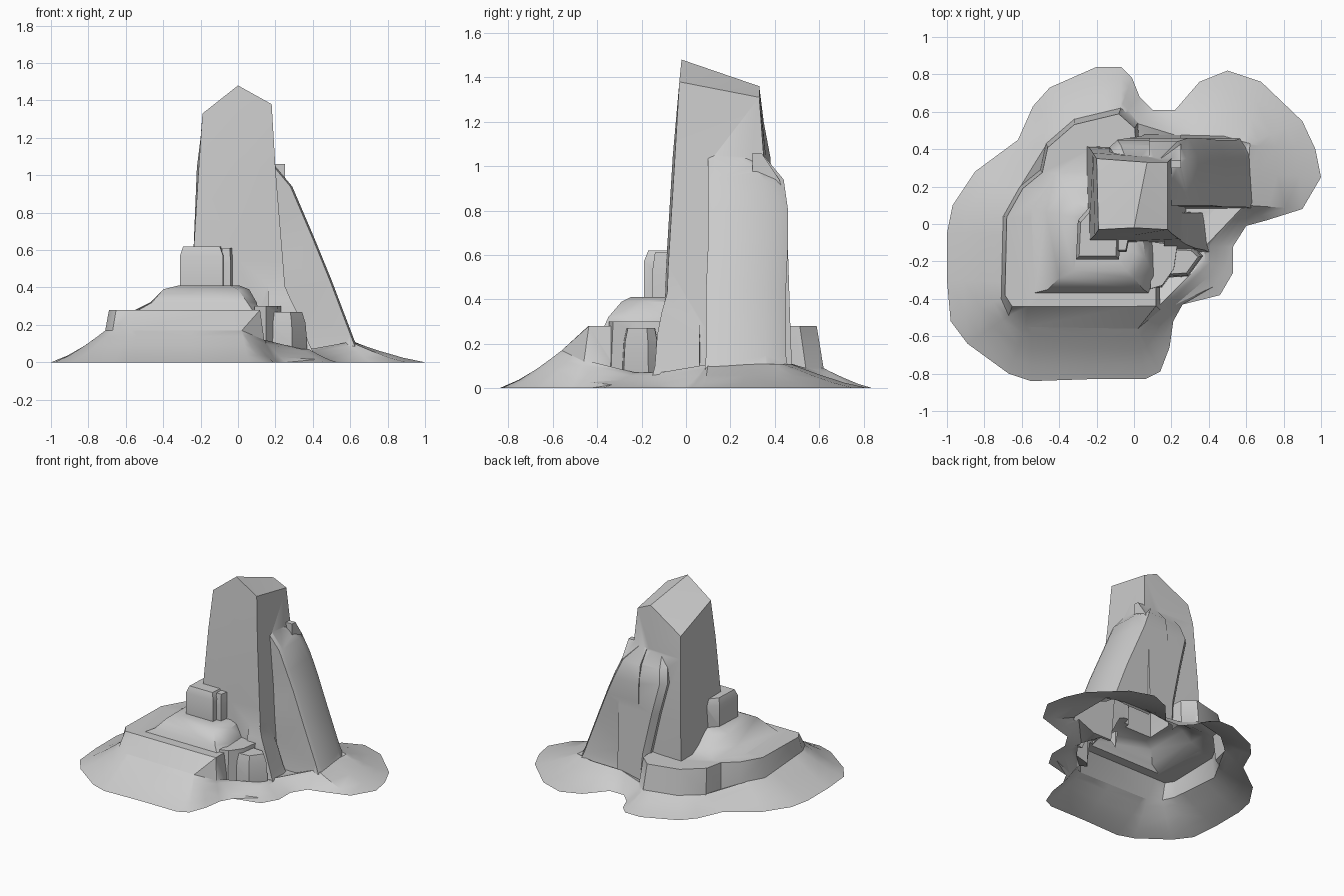
import bpy
import bmesh
import math
from mathutils import Vector

default_cube = bpy.data.objects.get("Cube")
if default_cube:
    bpy.data.objects.remove(default_cube, do_unlink=True)

UNIT = 0.01  # shapes are listed in hundredths

stone = bpy.data.materials.new("grey_stone")
stone.use_nodes = True
stone.diffuse_color = (0.6, 0.6, 0.6, 1)
stone.node_tree.nodes["Principled BSDF"].inputs["Base Color"].default_value = stone.diffuse_color


def level(points, z):
    """Lift flat points to one height."""
    return [Vector((x, y, z)) for x, y in points]


def shrink(ring, factor, z):
    """Scale a ring about its own middle and move it to a new height."""
    middle = sum(ring, Vector()) / len(ring)
    return [Vector((*(middle + (point - middle) * factor).xy, z)) for point in ring]


def loft(name, rings):
    """Skin matching rings from bottom to top into a closed rock."""
    bm = bmesh.new()
    rows = [[bm.verts.new(Vector(point) * UNIT) for point in ring] for ring in rings]
    for lower, upper in zip(rows, rows[1:]):
        for i in range(len(lower)):
            j = (i + 1) % len(lower)
            bm.faces.new((lower[i], lower[j], upper[j], upper[i]))
    bm.faces.new(reversed(rows[0]))
    bm.faces.new(rows[-1])
    bmesh.ops.remove_doubles(bm, verts=bm.verts, dist=0.0005)
    bmesh.ops.triangulate(bm, faces=bm.faces)
    mesh = bpy.data.meshes.new(name)
    bm.to_mesh(mesh)
    bm.free()
    mesh.materials.append(stone)
    rock = bpy.data.objects.new(name, mesh)
    bpy.context.collection.objects.link(rock)
    return rock


def nearest_on_loop(point, loop):
    """Find the closest place on a closed loop, judged from above."""
    best = None
    for start, end in zip(loop, loop[1:] + loop[:1]):
        edge = end - start
        along = (point - start).xy.dot(edge.xy) / edge.xy.length_squared
        place = start + edge * min(max(along, 0), 1)
        if best is None or (place - point).xy.length < (best - point).xy.length:
            best = place
    return best


# Ground apron: outer rim sloping up to the foot of the rocks
rim = level([
    (-98, -52), (-89, -64), (-67, -80), (-55, -84), (-25, -83), (6, -83), (14, -79),
    (19, -66), (21, -52), (26, -43), (46, -38), (53, -26), (53, -12), (60, -1),
    (71, 2), (90, 8), (100, 25), (97, 40), (90, 55), (68, 76), (50, 82), (35, 76),
    (22, 61), (10, 61), (3, 68), (-1, 78), (-7, 84), (-20, 84), (-45, 73), (-54, 63),
    (-62, 45), (-85, 28), (-97, 10), (-100, -5), (-100, -30)], 0)
terrace_front = (
    level([(-67, -49), (-58, -55), (2, -56)], 17) + level([(14, -46), (14, -34)], 12))
terrace_back = (
    level([(2, 54), (-7, 62), (-32, 56), (-47, 43), (-50, 29)], 9)
    + level([(-61, 20), (-70, 4)], 13) + level([(-71, -40)], 17))
rock_foot = (
    terrace_front
    + level([(25, -30), (38, -20), (38, -2), (42, 8)], 7)
    + level([(60, 10), (62, 43), (48, 47), (8, 48)], 11)
    + terrace_back)


def apron_ring(amount):
    ring = []
    for point in rim:
        target = nearest_on_loop(point, rock_foot)
        spot = point.lerp(target, amount)
        spot.z = target.z * amount ** 1.25
        ring.append(spot)
    return ring


formation = loft("rock_formation", [apron_ring(t) for t in (0, 0.3, 0.6, 0.85, 1)]
                 + [shrink(apron_ring(1), 0.75, 5)])

# Low terrace with a steep side wall and a sloping front
base = terrace_front + level([(6, 0)], 14) + terrace_back
edge = shrink(base, 0.95, 28)
for point in edge:
    point.y = max(point.y, -44)
low_terrace = loft("low_terrace", [shrink(base, 1, 2), base, edge])

# Middle terrace
middle_terrace = loft("middle_terrace", [
    level([(-54, -37), (8, -37), (11, -30), (10, 0), (-8, 30), (-42, 28), (-56, 8)], 27.5),
    level([(-46, -35), (5, -35), (10, -26), (8, 0), (-8, 22), (-36, 20), (-47, 6)], 32),
    level([(-40, -29), (0, -29), (6, -18), (4, 0), (-8, 14), (-32, 12), (-40, 5)], 39),
    level([(-32, -25), (-4, -25), (1, -15), (0, 0), (-8, 10), (-28, 9), (-32, 4)], 41)])

# Block leaning on the tower front, with a thin slab beside it
block = level([(-31, -19), (-8, -19), (-7, -2), (-23, 10), (-30, 2)], 35)
leaning_block = loft("leaning_block", [block, shrink(block, 1, 57), shrink(block, 0.85, 62)])
slab = level([(-9, -15), (-4, -15), (-2, -5), (-9, -5)], 35)
leaning_slab = loft("leaning_slab", [slab, shrink(slab, 1, 54), shrink(slab, 0.8, 61)])

# Main tower, closed by a ridge that runs front to back
ridge_front, ridge_back = Vector((0, -2, 148)), Vector((7, 33, 136))
main_tower = loft("main_tower", [
    level([(-25, -11), (0, -11), (28, -10), (28, 41), (5, 41), (-26, 42)], 3),
    level([(-24, -9), (0, -9), (24, -8), (24, 40), (5, 39), (-24, 41)], 55),
    level([(-21, -6), (0, -6), (20, -5), (20, 35), (6, 36), (-22, 38)], 104),
    [(-19, -3, 133), ridge_front, (18, -3, 138), (18, 33, 131), ridge_back, (-20, 35, 120)],
    [ridge_front] * 3 + [ridge_back] * 3])

# Side buttress: reach, front, back and height of each layer
layers = [
    (66, 8, 47, 2), (61, 9, 45, 15), (50, 9, 45, 44), (41, 10, 46, 66),
    (35, 10, 46, 80), (29, 10, 44, 94), (19, 10, 34, 106)]
side_buttress = loft("side_buttress", [
    level([(10, front), (reach - 1, front), (reach, front + 3), (reach - 1, back - 9),
           (reach - 6, back), (8, back)], z)
    for reach, front, back, z in layers])

# Rear rib on the back of the tower: left edge, back and height of each layer
rear_rib = loft("rear_rib", [
    level([(left, 30), (25, 30), (25, back), (left + 4, back), (left, back - 4)], z)
    for left, back, z in [(2, 48, 2), (0, 47, 28), (-7, 46, 60), (-13, 45, 84), (-11, 42, 94), (-8, 34, 106)]])

# Flared toe at the front corner of the tower: reach, front and height
tower_toe = loft("tower_toe", [
    level([(16, front), (reach, front), (reach - 4, 6), (16, 7)], z)
    for reach, front, z in [(42, -16, 2), (38, -14, 10), (33, -13, 24), (28, -11, 34), (22, -7, 48)]])

# Rubble shelf and boulder below the terrace corner
shelf = level([(8, -36), (15, -34), (22, -24), (24, -10), (8, -8)], 2)
rubble_shelf = loft("rubble_shelf", [shelf, shrink(shelf, 0.9, 30)])
boulder_foot = level([(12, -29), (29, -28), (37, -17), (32, -12.5), (12, -12)], 2)
boulder = loft("boulder", [
    boulder_foot, shrink(boulder_foot, 1, 10), shrink(boulder_foot, 0.93, 21), shrink(boulder_foot, 0.78, 27)])

# Fuse all the rocks into one continuous skin
bpy.ops.object.select_all(action="DESELECT")
formation.select_set(True)
bpy.context.view_layer.objects.active = formation
for rock in (low_terrace, middle_terrace, main_tower, side_buttress, rear_rib, tower_toe,
             rubble_shelf, boulder, leaning_block, leaning_slab):
    fuse = formation.modifiers.new("fuse_" + rock.name, "BOOLEAN")
    fuse.operation = "UNION"
    fuse.solver = "EXACT"
    fuse.use_self = True
    fuse.object = rock
    bpy.ops.object.modifier_apply(modifier=fuse.name)
    bpy.data.objects.remove(rock, do_unlink=True)

# Open the underside and smooth the gentle slopes
bm = bmesh.new()
bm.from_mesh(formation.data)
underside = [face for face in bm.faces if all(vert.co.z < 0.001 for vert in face.verts)]
bmesh.ops.delete(bm, geom=underside, context="FACES")
bm.to_mesh(formation.data)
bm.free()
bpy.ops.object.shade_smooth_by_angle(angle=math.radians(36))
